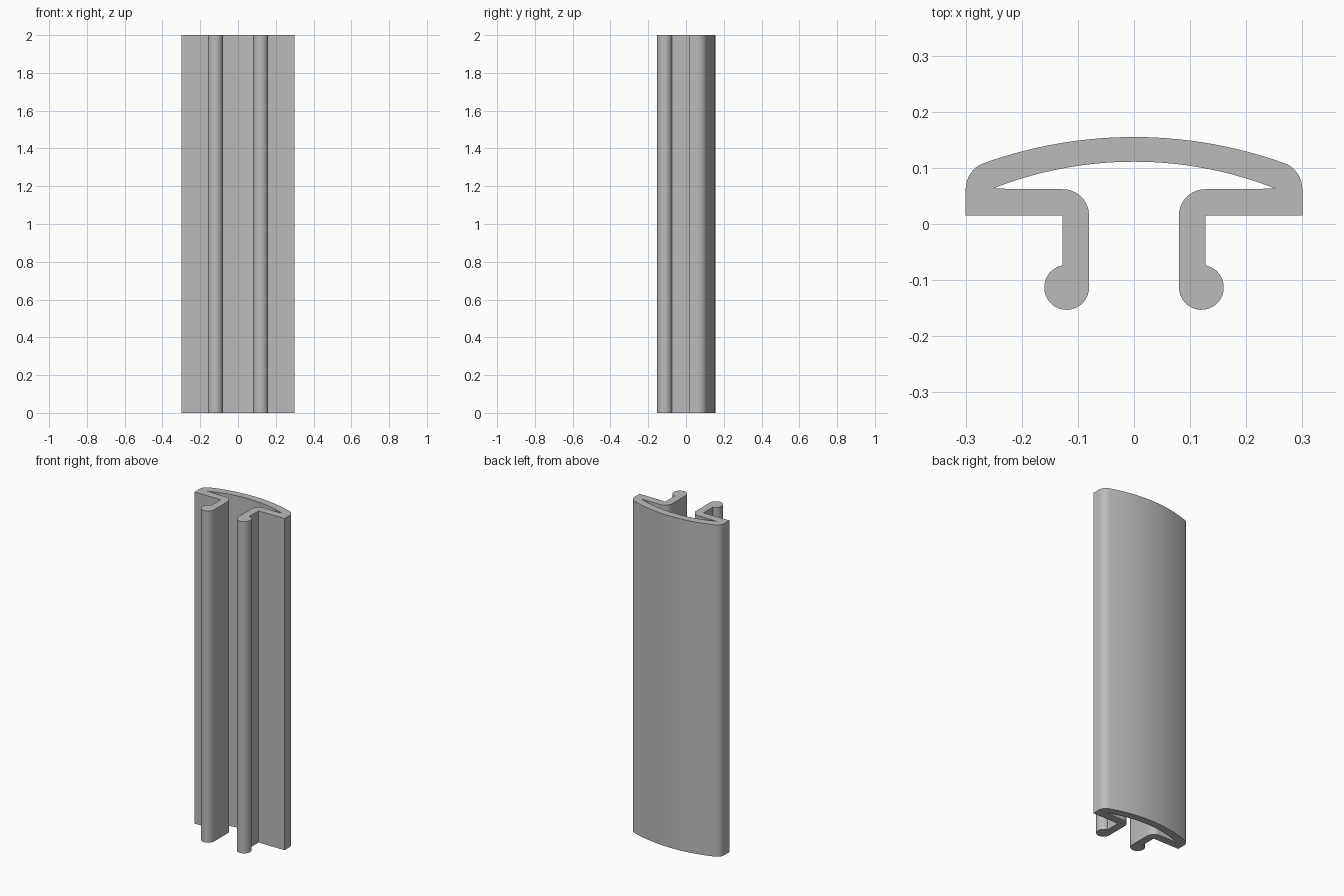
import bpy
import bmesh
from math import asin, cos, sin, sqrt, radians

LENGTH = 2.0

if "Cube" in bpy.data.objects:
    bpy.data.objects.remove(bpy.data.objects["Cube"], do_unlink=True)


def arc(cx, cy, r, start, end, steps):
    """Points on a circular arc, angles in degrees."""
    angles = [radians(start + (end - start) * i / steps) for i in range(steps + 1)]
    return [(cx + r * cos(a), cy + r * sin(a)) for a in angles]


def crown(apex, half_width, drop, steps):
    """Shallow arc from the centre line out to half_width."""
    r = (half_width ** 2 + drop ** 2) / (2 * drop)
    sweep = asin(half_width / r)
    return [(r * sin(sweep * i / steps), apex - r + r * cos(sweep * i / steps))
            for i in range(steps + 1)]


# Half of the cross-section, from the outer crown round to the inner crown
wall_x, bead_x, bead_y, bead_r = 0.127, 0.12, -0.113, 0.04
neck_y = bead_y + sqrt(bead_r ** 2 - (wall_x - bead_x) ** 2)
half = crown(0.155, 0.269, 0.047, 14)                     # outer crown
half += arc(0.25, 0.062, 0.05, 68, 0, 8)[1:]              # rounded shoulder
half += [(0.30, 0.015), (wall_x, 0.015), (wall_x, neck_y)]  # flange and leg
half += arc(bead_x, bead_y, bead_r, 80, -180, 24)[1:]     # bead on the leg
half += arc(wall_x, 0.015, 0.047, 180, 90, 10)            # rounded bend
half += crown(0.111, 0.252, 0.048, 14)[::-1]              # inner crown

# Mirror the half into one closed outline
outline = half + [(-x, y) for x, y in half[-2:0:-1]]

# Extrude the outline along z
bm = bmesh.new()
base = bm.faces.new([bm.verts.new((x, y, 0)) for x, y in outline])
grown = bmesh.ops.extrude_face_region(bm, geom=[base], use_keep_orig=True)
top_verts = [v for v in grown["geom"] if isinstance(v, bmesh.types.BMVert)]
bmesh.ops.translate(bm, verts=top_verts, vec=(0, 0, LENGTH))
bmesh.ops.recalc_face_normals(bm, faces=bm.faces)
mesh = bpy.data.meshes.new("cover_strip")
bm.to_mesh(mesh)
bm.free()

strip = bpy.data.objects.new("cover_strip", mesh)
bpy.context.collection.objects.link(strip)

# Plain grey material
grey = bpy.data.materials.new("plain_grey")
grey.use_nodes = True
colour = (0.5, 0.5, 0.5, 1)
grey.diffuse_color = colour
grey.node_tree.nodes["Principled BSDF"].inputs["Base Color"].default_value = colour
mesh.materials.append(grey)

# Smooth curves, sharp corners
bpy.ops.object.select_all(action="DESELECT")
strip.select_set(True)
bpy.context.view_layer.objects.active = strip
bpy.ops.object.shade_smooth_by_angle(angle=radians(30))
